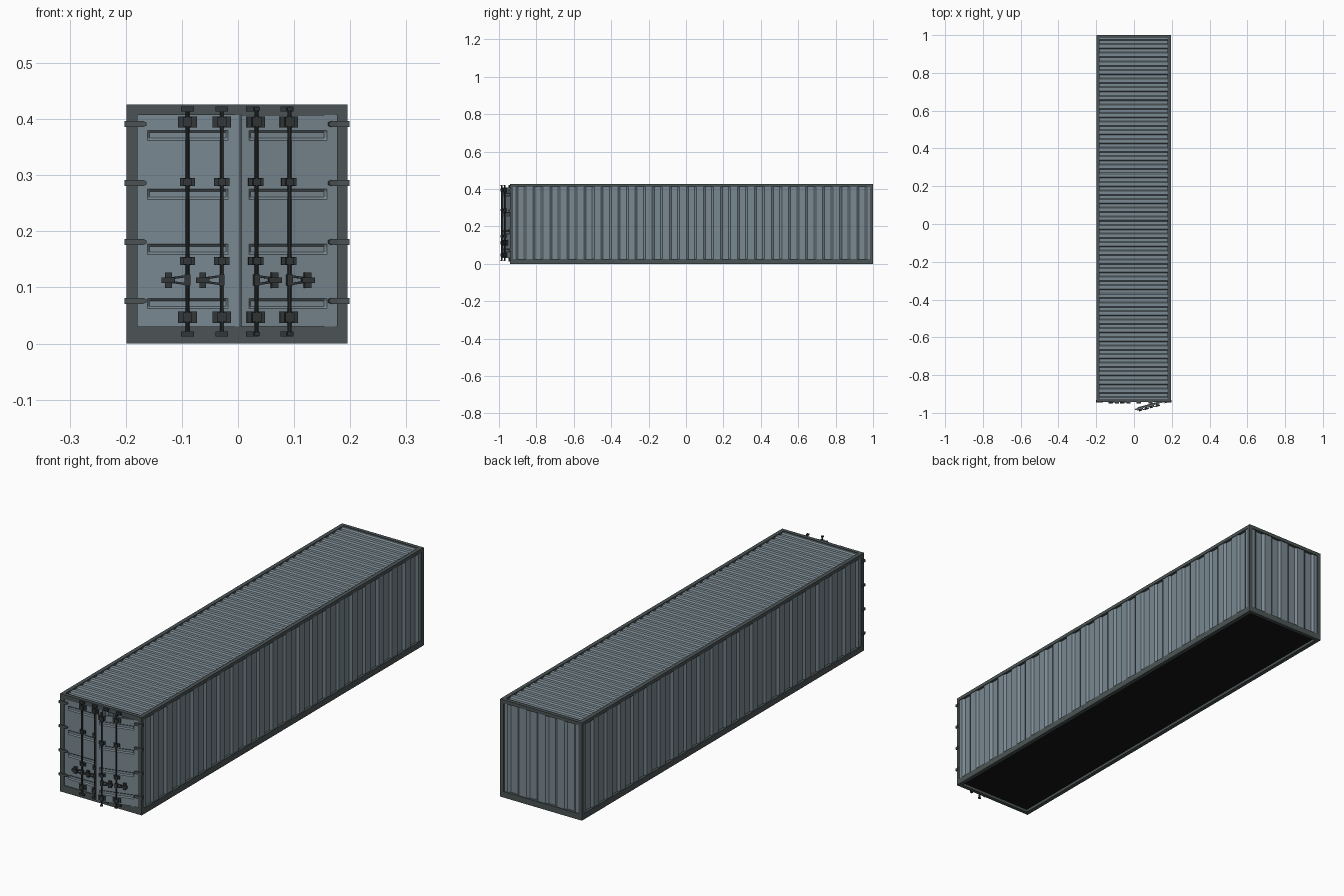
import bpy, bmesh, math
from mathutils import Matrix, Vector

if "Cube" in bpy.data.objects:
    bpy.data.objects.remove(bpy.data.objects["Cube"])

SHIFT = Matrix.Translation((-0.0015, 0, 0))
HW, Y0, Y1, H = 0.197, -0.942, 1.0, 0.426


def material(name, rgb):
    m = bpy.data.materials.new(name)
    m.diffuse_color = (*rgb, 1)
    m.use_nodes = True
    m.node_tree.nodes["Principled BSDF"].inputs["Base Color"].default_value = m.diffuse_color
    return m


PANEL = material("panel blue grey", (0.195, 0.25, 0.285))
FRAME = material("frame dark grey", (0.072, 0.088, 0.089))
STEEL = material("hardware charcoal", (0.032, 0.039, 0.041))
BLACK = material("floor black", (0.008, 0.008, 0.008))


def finish(name, bm, mat, matrix=None, thick=0):
    if matrix is not None:
        bm.transform(matrix)
        if matrix.determinant() < 0:
            bmesh.ops.reverse_faces(bm, faces=bm.faces)
    bm.transform(SHIFT)
    me = bpy.data.meshes.new(name)
    bm.to_mesh(me)
    bm.free()
    me.materials.append(mat)
    ob = bpy.data.objects.new(name, me)
    bpy.context.collection.objects.link(ob)
    if thick:
        s = ob.modifiers.new("thickness", "SOLIDIFY")
        s.thickness, s.offset = thick, -1
    return ob


def add_box(bm, x0, x1, y0, y1, z0, z1):
    m = Matrix.Translation(((x0 + x1) / 2, (y0 + y1) / 2, (z0 + z1) / 2))
    m = m @ Matrix.Diagonal((abs(x1 - x0), abs(y1 - y0), abs(z1 - z0), 1))
    bmesh.ops.create_cube(bm, size=1, matrix=m)


def boxes(name, items, mat, matrix=None):
    bm = bmesh.new()
    for b in items:
        add_box(bm, *b)
    return finish(name, bm, mat, matrix)


def corrugated(name, a, b, n, depth, place, lo, hi, outward):
    """Trapezoid sheet: place(s, d, t) maps length, depth and height to 3D."""
    p = (b - a) / n
    prof = []
    for i in range(n):
        s = a + i * p
        prof += [(s, 0), (s + 0.2 * p, 0), (s + 0.32 * p, depth),
                 (s + 0.68 * p, depth), (s + 0.8 * p, 0)]
    prof.append((b, 0))
    bm = bmesh.new()
    rows = [[bm.verts.new(place(s, d, t)) for s, d in prof] for t in (lo, hi)]
    for i in range(len(prof) - 1):
        bm.faces.new((rows[0][i], rows[0][i + 1], rows[1][i + 1], rows[1][i]))
    bm.normal_update()
    bm.faces.ensure_lookup_table()
    if bm.faces[0].normal.dot(Vector(outward)) < 0:
        bmesh.ops.reverse_faces(bm, faces=bm.faces)
    finish(name, bm, PANEL, thick=0.003)


# Frame: rails, posts, sills and headers
for name, s in (("left", -1), ("right", 1)):
    boxes(name + "_frame", [
        (s * 0.179, s * HW, Y0, Y1, 0, 0.026),
        (s * 0.180, s * HW, Y0, Y1, 0.411, H),
        (s * 0.178, s * HW, Y0, Y0 + 0.016, 0.026, 0.411),
        (s * 0.180, s * HW, Y1 - 0.016, Y1, 0.026, 0.411)], FRAME)
boxes("front_sill_and_header", [(-0.179, 0.179, Y0, Y0 + 0.016, 0, 0.03),
                                (-0.180, 0.180, Y0, Y0 + 0.016, 0.407, H)], FRAME)
boxes("back_sill_and_header", [(-0.179, 0.179, Y1 - 0.016, Y1, 0, 0.026),
                               (-0.180, 0.180, Y1 - 0.016, Y1, 0.411, H)], FRAME)
boxes("floor", [(-0.18, 0.18, Y0 + 0.014, Y1 - 0.014, 0.012, 0.02)], BLACK)

# Corrugated walls and roof
ya, yb = Y0 + 0.014, Y1 - 0.014
for name, s in (("left_wall", -1), ("right_wall", 1)):
    corrugated(name, ya, yb, 21, 0.008, lambda u, d, t, s=s: (s * (0.194 - d), u, t),
               0.024, 0.413, (s, 0, 0))
corrugated("back_wall", -0.182, 0.182, 4, 0.008, lambda u, d, t: (u, 0.996 - d, t),
           0.024, 0.413, (0, 1, 0))
corrugated("roof", ya, yb, 42, 0.006, lambda u, d, t: (t, u, 0.423 - d),
           -0.182, 0.182, (0, 0, 1))

# Doors are modelled on the right, closed; the left is mirrored, the right swung ajar
PIV = Vector((0.180, Y0 + 0.002, 0))
SWING = Matrix.Translation(PIV) @ Matrix.Rotation(math.radians(15.5), 4, 'Z') @ Matrix.Translation(-PIV)
MIRROR = Matrix.Diagonal((-1, 1, 1, 1))
FACE = Y0 + 0.004
GROOVES = (0.071, 0.168, 0.266, 0.371)
HINGES = (0.076, 0.181, 0.286, 0.391)
BARS = (0.0275, 0.0885)


def door_panel(name, matrix):
    c = 0.004
    xs = [0.002, 0.016, 0.016 + c, 0.160 - c, 0.160, 0.178]
    zs, deep = [0.03], [False]
    for g in GROOVES:
        zs += [g - 0.009, g - 0.009 + c, g + 0.009 - c, g + 0.009]
        deep += [False, True, True, False]
    zs.append(0.407)
    deep.append(False)
    bm = bmesh.new()
    grid = [[bm.verts.new((x, FACE + (0.005 if dz and i in (2, 3) else 0), z))
             for i, x in enumerate(xs)] for z, dz in zip(zs, deep)]
    for r0, r1 in zip(grid, grid[1:]):
        for i in range(len(xs) - 1):
            bm.faces.new((r0[i], r0[i + 1], r1[i + 1], r1[i]))
    finish(name, bm, PANEL, matrix, 0.007)


def lock_bar(name, x, matrix):
    # Round rod
    bm = bmesh.new()
    bmesh.ops.create_cone(bm, cap_ends=True, segments=10, radius1=0.0035, radius2=0.0035,
                          depth=0.402, matrix=Matrix.Translation((x, FACE - 0.007, 0.217)))
    # Guide brackets with a raised clasp
    for z, w, h in ((0.395, 0.0165, 0.010), (0.288, 0.0135, 0.007),
                    (0.147, 0.0135, 0.007), (0.047, 0.0165, 0.010)):
        add_box(bm, x - w, x + w, FACE - 0.004, FACE + 0.001, z - h, z + h)
        add_box(bm, x - w * 0.5, x + w * 0.5, FACE - 0.012, FACE, z - h * 0.85, z + h * 0.85)
    # Cam ends
    for z in (0.017, 0.418):
        add_box(bm, x - 0.005, x + 0.005, FACE - 0.011, FACE - 0.003, z - 0.003, z + 0.003)
    finish(name, bm, STEEL, matrix)

    # Lever: two converging arms and a cross-shaped catch
    bm = bmesh.new()
    add_box(bm, x - 0.005, x + 0.005, FACE - 0.012, FACE - 0.002, 0.103, 0.123)
    for s in (-1, 1):
        arm = Matrix.Translation((x + 0.017, FACE - 0.008, 0.113 + s * 0.005))
        arm = arm @ Matrix.Rotation(s * 0.14, 4, 'Y') @ Matrix.Diagonal((0.032, 0.004, 0.004, 1))
        bmesh.ops.create_cube(bm, size=1, matrix=arm)
    cx = x + 0.034
    add_box(bm, cx - 0.006, cx + 0.006, FACE - 0.009, FACE + 0.001, 0.099, 0.127)
    add_box(bm, cx - 0.012, cx + 0.012, FACE - 0.013, FACE - 0.005, 0.108, 0.118)
    finish(name + "_handle", bm, STEEL, matrix)


def hinge_straps(name, matrix):
    bm = bmesh.new()
    for z in HINGES:
        pts = [(0.186, -0.0055), (0.186, 0.0055), (0.168, 0.0055), (0.162, 0.003), (0.162, -0.003), (0.168, -0.0055)]
        f = bm.faces.new([bm.verts.new((px, FACE + 0.001, z + pz)) for px, pz in pts])
        out = bmesh.ops.extrude_face_region(bm, geom=[f])
        bmesh.ops.translate(bm, vec=(0, -0.008, 0),
                            verts=[v for v in out["geom"] if isinstance(v, bmesh.types.BMVert)])
    bmesh.ops.recalc_face_normals(bm, faces=bm.faces)
    finish(name, bm, FRAME, matrix)


for side, mtx in (("left", MIRROR), ("right", SWING)):
    s = -1 if side == "left" else 1
    door_panel(side + "_door", mtx)
    hinge_straps(side + "_hinge_straps", mtx)
    for i, x in enumerate(BARS):
        lock_bar(f"{side}_lock_bar_{i + 1}", x, mtx)
    # Hinge blocks wrapped round the corner post
    boxes(side + "_hinge_blocks", [(s * 0.180, s * 0.2005, Y0 - 0.004, Y0 + 0.010, z - 0.0055, z + 0.0055)
                                   for z in HINGES], FRAME)
    # Keepers fixed to the sill and header
    boxes(side + "_keepers", [(s * x - 0.0115, s * x + 0.0115, Y0 - 0.007, Y0 + 0.002, z - 0.0045, z + 0.0045)
                              for x in BARS for z in (0.017, 0.418)], STEEL)

# Door seal along the meeting edge
boxes("door_seal", [(-0.003, 0.004, FACE - 0.002, FACE + 0.006, 0.03, 0.407)], PANEL)
